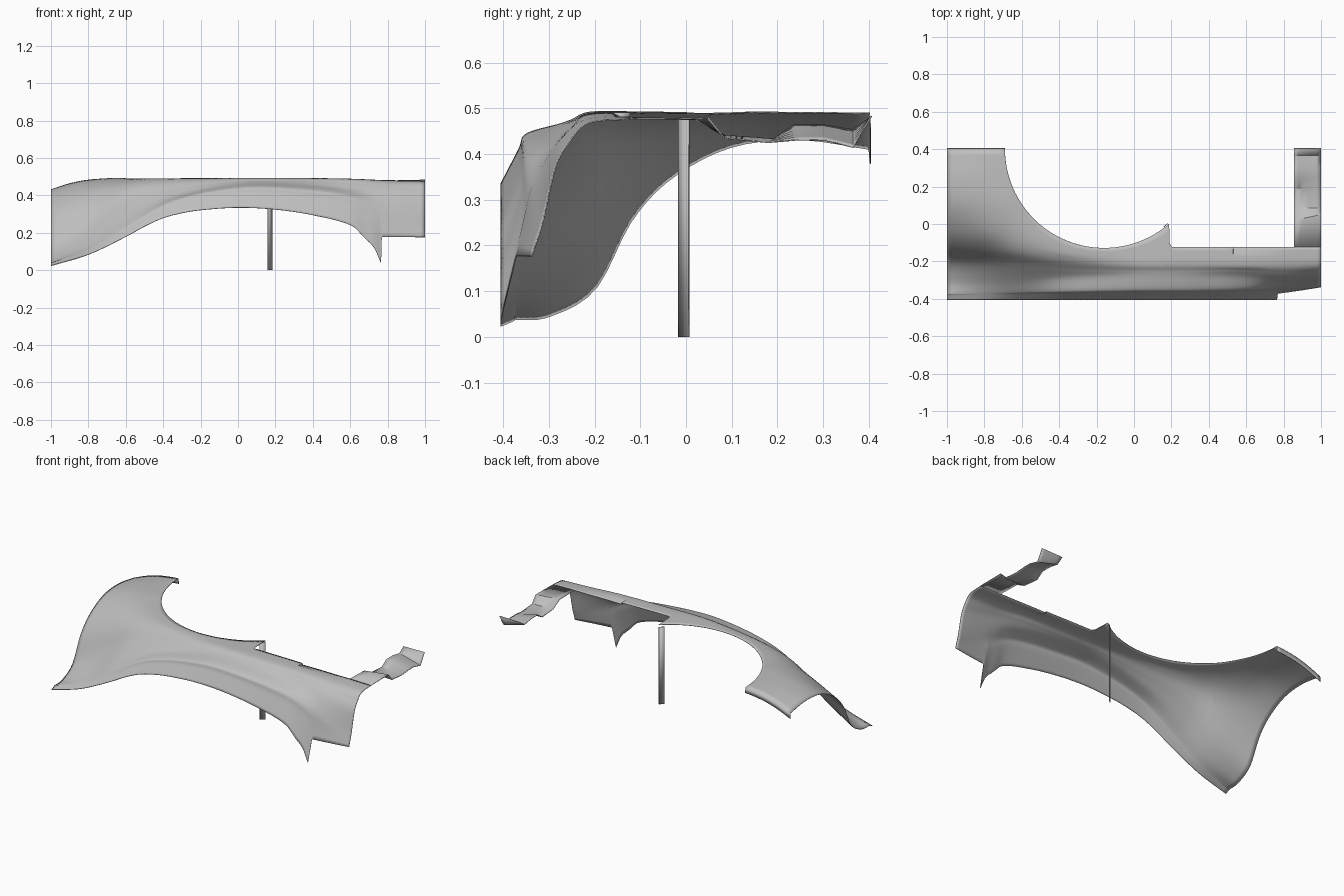
import bpy
import bmesh
import math

cube = bpy.data.objects.get("Cube")
if cube:
    bpy.data.objects.remove(cube, do_unlink=True)

# One plain grey for every part
grey = bpy.data.materials.new("plain_grey")
grey.use_nodes = True
colour = (0.52, 0.52, 0.52, 1)
grey.diffuse_color = colour
grey.node_tree.nodes["Principled BSDF"].inputs["Base Color"].default_value = colour


def smooth(table, key):
    """Cubic interpolation of rows (key, value, value...) at the given key."""
    last = len(table) - 1
    key = min(max(key, table[0][0]), table[last][0])
    i = 0
    while i < last - 1 and key > table[i + 1][0]:
        i += 1
    low, high = table[i], table[i + 1]
    before, after = table[max(i - 1, 0)], table[min(i + 2, last)]
    span = high[0] - low[0]
    u = (key - low[0]) / span
    result = []
    for n in range(1, len(low)):
        slope_low = (high[n] - before[n]) / (high[0] - before[0]) * span
        slope_high = (after[n] - low[n]) / (after[0] - low[0]) * span
        rise = high[n] - low[n]
        result.append(low[n] + u * (slope_low + u * (
            3 * rise - 2 * slope_low - slope_high
            + u * (slope_low + slope_high - 2 * rise))))
    return result


def locate(curve, axis, target):
    """Position along the curve where the rising coordinate meets the target."""
    low, high = 0, len(curve) - 1
    for _ in range(30):
        middle = (low + high) / 2
        if smooth(curve, middle)[axis] < target:
            low = middle
        else:
            high = middle
    return low


def sheet(name, columns, angle=40):
    """Skin neighbouring columns of points and thicken the sheet downwards."""
    bm = bmesh.new()
    grid = [[bm.verts.new(point) for point in column] for column in columns]
    for left, right in zip(grid, grid[1:]):
        for j in range(len(left) - 1):
            bm.faces.new((left[j], right[j], right[j + 1], left[j + 1]))
    mesh = bpy.data.meshes.new(name)
    bm.to_mesh(mesh)
    bm.free()
    mesh.materials.append(grey)
    part = bpy.data.objects.new(name, mesh)
    bpy.context.collection.objects.link(part)
    shell = part.modifiers.new("thickness", "SOLIDIFY")
    shell.thickness = .003
    shell.offset = -1
    bpy.ops.object.select_all(action="DESELECT")
    part.select_set(True)
    bpy.context.view_layer.objects.active = part
    bpy.ops.object.shade_smooth_by_angle(angle=math.radians(angle))


# Cross-sections: x, then y and z of shelf front, shelf back, ridge foot, ridge top, crown
sections = [
    (-1, -.37, .04, -.3, .046, -.2, .105, -.12, .255, -.03, .35),
    (-.8, -.365, .108, -.3, .143, -.21, .22, -.13, .35, -.04, .43),
    (-.6, -.36, .235, -.3, .28, -.22, .36, -.15, .44, -.05, .478),
    (-.35, -.355, .37, -.29, .39, -.245, .425, -.19, .472, -.12, .49),
    (0, -.35, .44, -.28, .46, -.25, .472, -.21, .491, -.12, .493),
    (.3, -.35, .435, -.28, .46, -.25, .473, -.21, .491, -.12, .493),
    (.6, -.345, .395, -.285, .432, -.25, .462, -.215, .486, -.12, .489),
    (.8, -.335, .315, -.295, .4, -.26, .445, -.215, .475, -.12, .482),
    (1, -.315, .25, -.287, .37, -.258, .425, -.215, .468, -.12, .478),
]
# Heights of the rear wing at three depths
wing = [(-1, .417, .433, .412), (-.9, .452, .465, .452), (-.8, .475, .484, .478),
        (-.65, .491, .492, .492), (1, .485, .485, .485)]
# Lower front edge, ending in the pointed spur
lower_edge = [(-1, .025), (-.8, .085), (-.6, .18), (-.5, .235), (-.4, .28), (-.3, .306),
              (-.2, .322), (0, .335), (.2, .325), (.4, .295), (.61, .238), (.68, .17),
              (.73, .12), (.765, .04)]
spur = .765


def column(x, back, steps=40):
    """Points from the lower front edge up and over to the given depth."""
    front_y = -.406 + max(x - spur, 0) * .1
    front_z = smooth(lower_edge, x)[0]
    values = smooth(sections, x)
    shelf_y, shelf_z = values[:2]
    # A helper point keeps the front wall straight below the shelf
    wall = (front_y + (shelf_y - front_y) * .7, front_z + (shelf_z - front_z) * .7)
    points = [(front_y, front_z), wall] + list(zip(values[::2], values[1::2]))
    points += list(zip((.1, .25, .402), smooth(wing, x)))
    curve = [(i, y, z) for i, (y, z) in enumerate(points)]
    first = locate(curve, 1, .177) if x > spur else 0
    last = locate(curve, 0, back)
    result = []
    for j in range(steps + 1):
        y, z = smooth(curve, first + (last - first) * j / steps)
        # Joggled mounting edge, fading out towards the strap
        if x > .53 and y > -.145:
            z -= .009 * max(0, 1 - (x - .53) / .3)
        result.append((x, y, z))
    return result


# Main panel: wing, circular cut-out, then straight mounting edge
outline = [(-1 + .31 * i / 12, .402) for i in range(12)]
centre_x, centre_y, radius = -.16, .402, .53
for i in range(41):
    a = math.pi + math.radians(131) * i / 40
    outline.append((centre_x + radius * math.cos(a), centre_y + radius * math.sin(a)))
notch = outline[-1][0]
outline += [(notch + .003, -.105), (notch + .015, -.122)]
start = notch + .015
stops = [start + (1 - start) * i / 36 for i in range(1, 37)]
stops += [.528, .532, spur, spur + .004]
outline += [(x, -.122) for x in sorted(stops)]
sheet("fender_panel", [column(x, back) for x, back in outline])

# Turned-down flange along the back of the wing
flange = []
for i in range(13):
    x = -1 + .31 * i / 12
    top = column(x, .402)[-1][2]
    flange.append([(x, .402, top), (x, .405, top - .034)])
sheet("wing_flange", flange)

# Wavy mounting strap with an upturned end, blended between its two edges
inner = [(-.122, .481), (.02, .477), (.085, .442), (.19, .434), (.235, .465), (.3, .465), (.365, .454), (.404, .482)]
outer = [(-.122, .478), (.05, .48), (.085, .436), (.18, .427), (.25, .433), (.3, .433), (.365, .416), (.404, .484)]
strap = []
for i in range(7):
    t = i / 6
    strap.append([(.855 + .145 * t, a[0] + (b[0] - a[0]) * t, a[1] + (b[1] - a[1]) * t)
                  for a, b in zip(inner, outer)])
sheet("mounting_strap", strap, angle=30)

# Thin upright support under the pointed tip, set diagonally
support = [[(x, y, 0), (x, y, .48)] for x, y in ((.16, -.017), (.184, .005))]
sheet("support_post", support)
